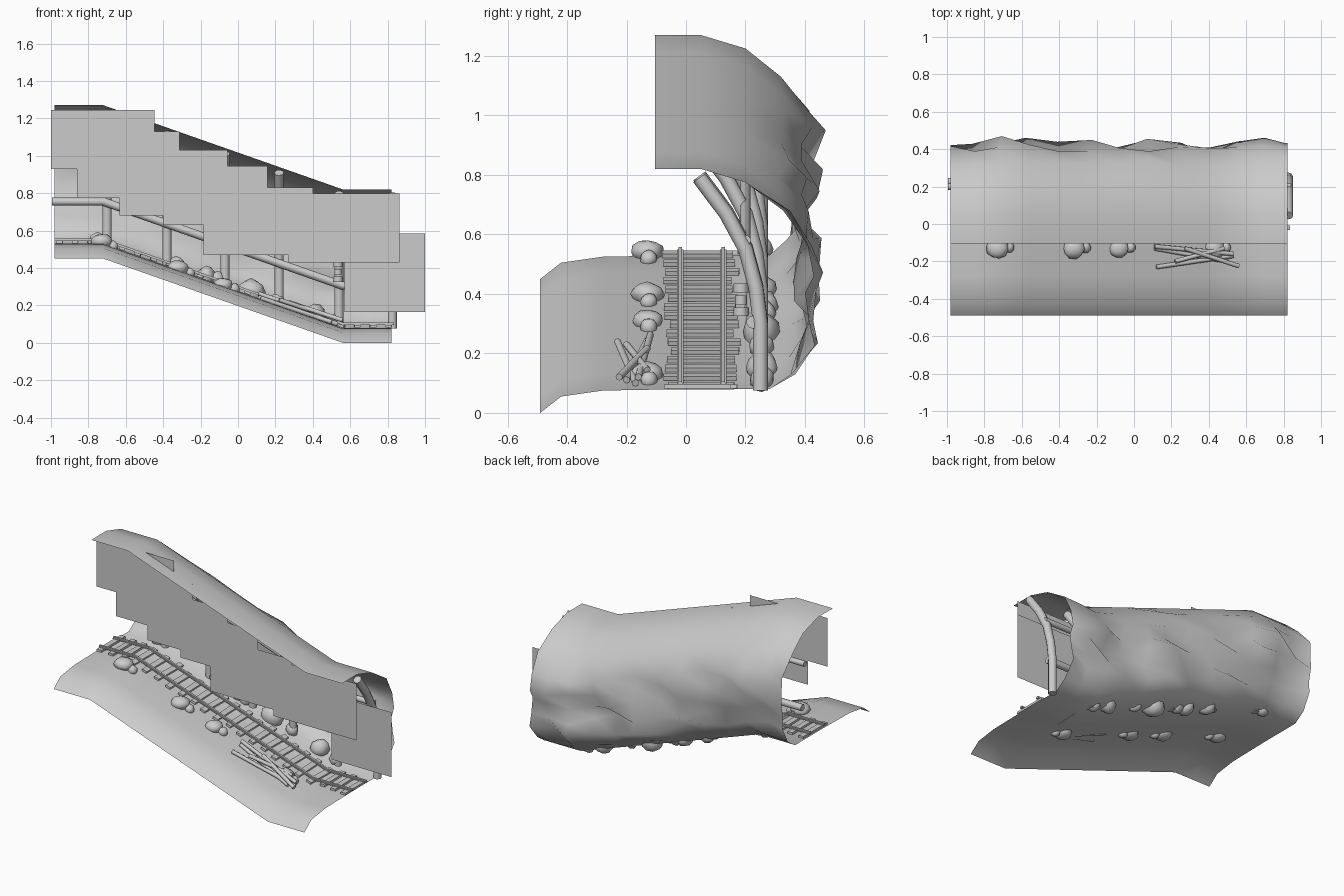
import bpy, math, random
from mathutils import Vector

if "Cube" in bpy.data.objects:
    bpy.data.objects.remove(bpy.data.objects["Cube"])

random.seed(11)
X0, X1, DROP = -0.72, 0.56, 0.45


def h(x):
    """Height of the sloping tunnel at x."""
    return DROP * min(1, max(0, (X1 - x) / (X1 - X0)))


def tilt(x):
    return math.atan2(DROP, X1 - X0) if X0 < x < X1 else 0


def make(name, verts, faces, angle=None):
    me = bpy.data.meshes.new(name)
    me.from_pydata(verts, [], faces)
    me.update()
    ob = bpy.data.objects.new(name, me)
    bpy.context.collection.objects.link(ob)
    if angle:
        smooth(ob, angle)
    return ob


def smooth(ob, angle=50):
    bpy.ops.object.select_all(action='DESELECT')
    ob.select_set(True)
    bpy.context.view_layer.objects.active = ob
    bpy.ops.object.shade_smooth_by_angle(angle=math.radians(angle))


def box(name, loc, size, ry=0, rz=0):
    bpy.ops.mesh.primitive_cube_add(size=1, location=loc, rotation=(0, ry, rz))
    ob = bpy.context.object
    ob.name, ob.scale = name, size
    return ob


def log(name, pts, r, sides=10):
    """Round timber swept along a polyline."""
    pts = [Vector(p) for p in pts]
    verts, faces = [], []
    for i, p in enumerate(pts):
        d = (pts[min(i + 1, len(pts) - 1)] - pts[max(i - 1, 0)]).normalized()
        side = Vector((1, 0, 0)) if abs(d.x) < 0.5 else Vector((0, 1, 0))
        a = d.cross(side).normalized()
        b = d.cross(a)
        for k in range(sides):
            t = 2 * math.pi * k / sides
            verts.append(p + r * (a * math.cos(t) + b * math.sin(t)))
    for i in range(len(pts) - 1):
        for k in range(sides):
            n = (k + 1) % sides
            faces.append((i * sides + k, i * sides + n, (i + 1) * sides + n, (i + 1) * sides + k))
    faces.append(tuple(range(sides))[::-1])
    faces.append(tuple(range(len(verts) - sides, len(verts))))
    return make(name, verts, faces, 50)


def rock(name, loc, size):
    bpy.ops.mesh.primitive_ico_sphere_add(subdivisions=2, radius=1, location=loc)
    ob = bpy.context.object
    ob.name, ob.scale = name, size
    ob.rotation_euler = (0, 0, random.uniform(0, 6))
    for v in ob.data.vertices:
        v.co *= random.uniform(0.9, 1.06)
    smooth(ob, 60)


# Rock shell: floor, rough back wall and ceiling as one open sheet
profile = [(-0.49, 0), (-0.42, 0.055), (-0.28, 0.075), (0, 0.08), (0.28, 0.08),
           (0.36, 0.13), (0.405, 0.21), (0.41, 0.3), (0.415, 0.4), (0.42, 0.48),
           (0.405, 0.565), (0.33, 0.68), (0.2, 0.775), (0.05, 0.82), (-0.105, 0.82)]
stations = [-0.98, -0.85, X0] + [X0 + (X1 - X0) * i / 8 for i in range(1, 9)] + [0.69, 0.82]
verts, faces, n = [], [], len(profile)
for x in stations:
    end = x in (stations[0], stations[-1])
    for j, (y, z) in enumerate(profile):
        dx = dy = dz = 0
        if 6 <= j <= 9:
            dy, dz = random.uniform(-0.055, 0.05), random.uniform(-0.025, 0.025)
            dx = 0 if end else random.uniform(-0.02, 0.02)
        elif j in (5, 10, 11):
            dy = random.uniform(-0.025, 0.02)
        verts.append((x + dx, min(0.49, y + dy), h(x + dx) + z + dz))
for i in range(len(stations) - 1):
    for j in range(n - 1):
        a = i * n + j
        faces.append((a, a + n, a + n + 1, a + 1))
make("tunnel_shell", verts, faces, 89)

# Stepped backdrop sheets hanging across the tunnel
outline = [(-1, 1.245), (-0.447, 1.245), (-0.447, 1.13), (-0.313, 1.13), (-0.313, 1.03),
           (-0.056, 1.03), (-0.056, 0.945), (0.158, 0.945), (0.158, 0.83), (0.4, 0.83),
           (0.4, 0.797), (0.863, 0.797), (0.863, 0.43), (0.27, 0.43), (0.27, 0.47),
           (-0.185, 0.47), (-0.185, 0.63), (-0.4, 0.63), (-0.4, 0.68), (-0.634, 0.68),
           (-0.634, 0.775), (-0.86, 0.775), (-0.86, 0.93), (-1, 0.93)]
make("stepped_panel", [(x, -0.02, z) for x, z in outline], [range(len(outline))[::-1]])
make("end_panel", [(0.57, 0.145, 0.165), (1, 0.145, 0.165), (1, 0.145, 0.585), (0.57, 0.145, 0.585)],
     [(0, 1, 2, 3)])

# Track: rails with foot and head following the slope, and crossties
ends = [-0.98, X0, X1, 0.835]
for y in (-0.02, 0.125):
    for part, w, z0, z1 in (("rail_foot", 0.022, 0.095, 0.1), ("rail_head", 0.012, 0.1, 0.108)):
        v = [(x, y + s * w / 2, h(x) + z) for x in ends for s, z in ((-1, z0), (1, z0), (1, z1), (-1, z1))]
        f = [(i * 4 + k, i * 4 + (k + 1) % 4, i * 4 + 4 + (k + 1) % 4, i * 4 + 4 + k)
             for i in range(3) for k in range(4)]
        make(part, v, f + [(3, 2, 1, 0), (12, 13, 14, 15)])
for i in range(22):
    x = -0.955 + i * 0.0838
    box("crosstie", (x, 0.052 + random.uniform(-0.014, 0.014), h(x) + 0.089),
        (0.034, random.uniform(0.22, 0.25), 0.014), tilt(x), random.uniform(-0.04, 0.04))

# Bent timber frames along the back wall
bend = [(0.25, 0.075), (0.25, 0.3), (0.235, 0.42), (0.2, 0.55), (0.135, 0.67), (0.045, 0.79)]
for x in (-0.7, -0.38, -0.07, 0.22, 0.54, 0.825):
    log("frame_post", [(x, y, h(x) + z) for y, z in bend], 0.025)

# Hanging lantern on the frame near the low end
for dz, r in ((-0.04, 0.026), (0, 0.02), (0.04, 0.026)):
    bpy.ops.mesh.primitive_cylinder_add(vertices=10, radius=r, depth=0.03,
                                        location=(0.535, 0.185, 0.38 + dz))
    bpy.context.object.name = "lantern"
    smooth(bpy.context.object)

# Long beams tying the frames together
for y, z, r in ((0.225, 0.305, 0.022), (0.2, 0.58, 0.018)):
    log("wall_beam", [(x, y, h(x) + z) for x in (-0.995, X0, X1, 0.84)], r)

# Boulders beside the track, each with a smaller companion
for x, z, r in ((-0.73, 0.09, 0.06), (-0.32, 0.09, 0.06), (-0.08, 0.085, 0.055), (0.43, 0.085, 0.058)):
    rock("boulder", (x, -0.13, h(x) + z), (r, r * 0.95, r * 0.72))
    rock("small_rock", (x + 0.06, -0.125, h(x + 0.06) + 0.085), (0.03, 0.03, 0.03))

# Rubble along the foot of the back wall
for x, r in ((0.52, 0.045), (0.41, 0.06), (0.21, 0.045), (0.07, 0.075), (-0.11, 0.05),
             (-0.17, 0.06), (-0.33, 0.055), (-0.75, 0.045)):
    rock("rubble", (x, 0.255, h(x) + 0.1), (r, r * 0.85, r * 0.95))

# Heap of loose poles on the floor
for xa, ya, xb, yb, lift in ((0.11, -0.12, 0.53, -0.16, 0.02), (0.12, -0.23, 0.53, -0.17, 0.0),
                             (0.27, -0.13, 0.56, -0.225, 0.03), (0.11, -0.13, 0.5, -0.2, 0.0),
                             (0.22, -0.2, 0.48, -0.13, 0.025)):
    log("loose_pole", [(xa, ya, h(xa) + 0.085 + lift), (xb, yb, h(xb) + 0.09 + lift)], 0.012, 8)
